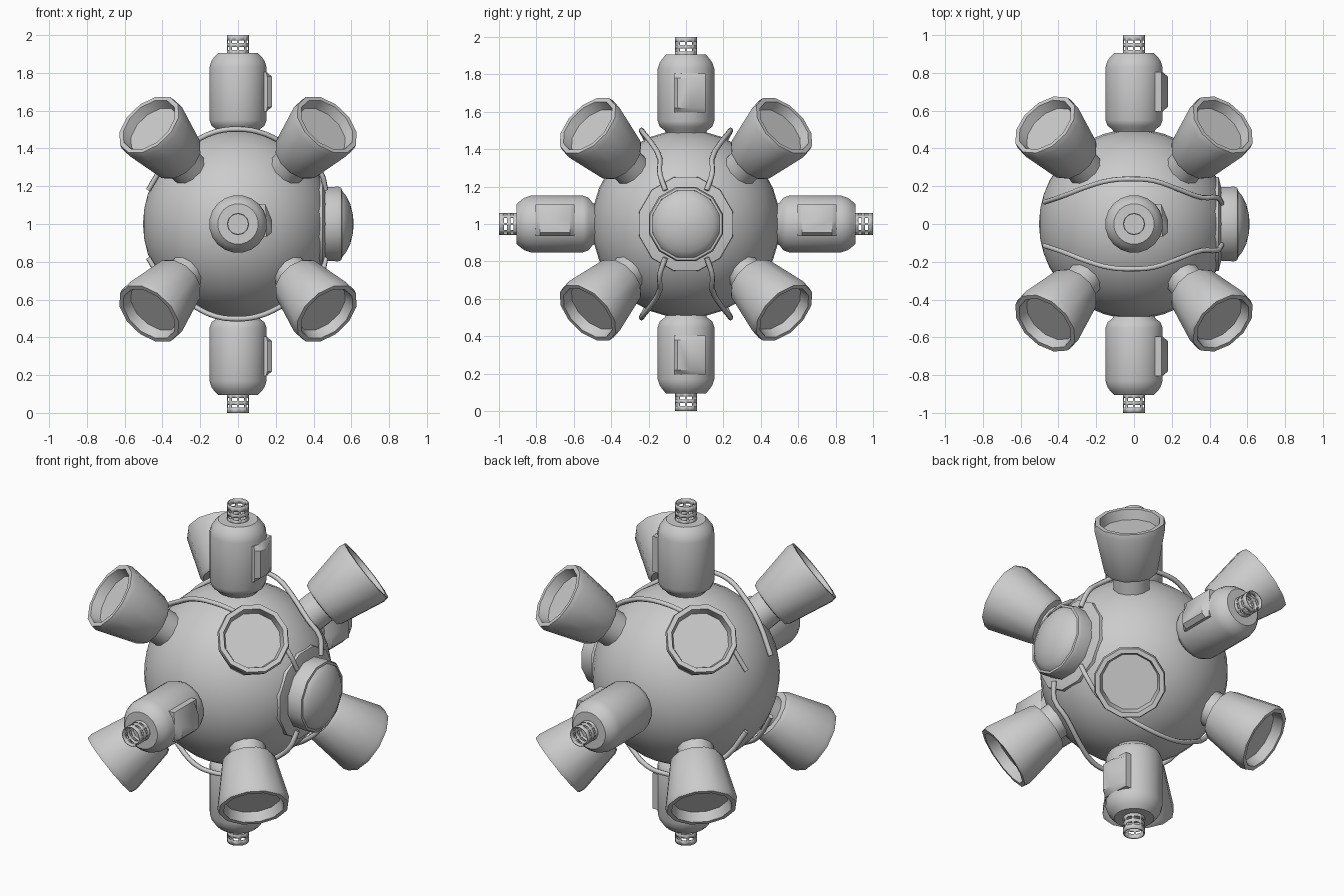
import bpy, bmesh
from math import cos, sin, pi, radians
from mathutils import Matrix, Vector

if "Cube" in bpy.data.objects:
    bpy.data.objects.remove(bpy.data.objects["Cube"])

CENTRE = Matrix.Translation((0, 0, 1))


def finish(bm, name, matrix=Matrix.Identity(4), angle=35):
    bmesh.ops.transform(bm, matrix=CENTRE @ matrix, verts=bm.verts)
    bmesh.ops.recalc_face_normals(bm, faces=bm.faces)
    mesh = bpy.data.meshes.new(name)
    bm.to_mesh(mesh)
    bm.free()
    ob = bpy.data.objects.new(name, mesh)
    bpy.context.collection.objects.link(ob)
    bpy.ops.object.select_all(action='DESELECT')
    ob.select_set(True)
    bpy.context.view_layer.objects.active = ob
    bpy.ops.object.shade_smooth_by_angle(angle=radians(angle))
    return ob


def lathe(profile, sides, cap=True):
    """Turn (radius, height) points around z."""
    bm = bmesh.new()
    rings = []
    for r, h in profile:
        rings.append([bm.verts.new((r * cos(2 * pi * (i + .5) / sides),
                                    r * sin(2 * pi * (i + .5) / sides), h))
                      for i in range(sides)])
    for a, b in zip(rings, rings[1:]):
        for i in range(sides):
            j = (i + 1) % sides
            bm.faces.new((a[i], a[j], b[j], b[i]))
    if cap:
        bm.faces.new(rings[0][::-1])
        bm.faces.new(rings[-1])
    return bm


# main ball
bm = bmesh.new()
bmesh.ops.create_uvsphere(bm, u_segments=32, v_segments=20, radius=0.503)
finish(bm, "ball_body", Matrix.Rotation(pi / 2, 4, 'Y'))

# eight flared thrusters on the diagonals, the lower four set slightly higher
for sx in (-1, 1):
    for sy in (-1, 1):
        for sz in (-1, 1):
            d = Vector((sx * .535, sy * .597, sz * .597))
            rot = d.to_track_quat('Z', 'Y').to_matrix().to_4x4()
            lift = Matrix.Translation((0, 0, .05 if sz < 0 else 0))
            finish(lathe([(.1, .42), (.1, .575), (.135, .58), (.147, .60),
                          (.196, .85), (.19, .88), (.165, .88),
                          (.152, .825)], 12), "thruster", lift @ rot)

# four guns: up, down, front, back (side pod always faces +x)
up = Matrix.Identity(4)
down = Matrix.Scale(-1, 4, (0, 0, 1))
front = Matrix.Rotation(pi / 2, 4, 'X')
back = Matrix.Scale(-1, 4, (0, 1, 0)) @ front
pod_section = [(.04, -.065), (.155, -.065), (.18, -.045), (.18, .02),
               (.145, .105), (.04, .105)]
for label, m in (("top", up), ("bottom", down), ("front", front), ("back", back)):
    # rounded canister
    finish(lathe([(.1, .47), (.115, .5), (.142, .52), (.153, .55), (.153, .83),
                  (.143, .862), (.127, .885), (.107, .905)], 20),
           label + "_gun_body", m, 40)
    # chamfered side pod
    bm = bmesh.new()
    rings = []
    for h, top in ((.595, .15), (.62, .18), (.78, .18), (.805, .15)):
        rings.append([bm.verts.new((min(x, top), y, h)) for x, y in pod_section])
    n = len(pod_section)
    for a, b in zip(rings, rings[1:]):
        for i in range(n):
            bm.faces.new((a[i], a[(i + 1) % n], b[(i + 1) % n], b[i]))
    bm.faces.new(rings[0][::-1])
    bm.faces.new(rings[-1])
    finish(bm, label + "_gun_pod", m)
    # slotted barrel: open tube with faces removed
    bm = lathe([(.055, h) for h in (.89, .922, .937, .957, .972, 1.0)], 32, False)
    bm.faces.ensure_lookup_table()
    slots = [f for i, f in enumerate(bm.faces)
             if (i // 32) in (1, 3) and i % 4 != 3]
    bmesh.ops.delete(bm, geom=slots, context='FACES_ONLY')
    ob = finish(bm, label + "_gun_barrel", m)
    mod = ob.modifiers.new("wall", 'SOLIDIFY')
    mod.thickness = .006
    mod.offset = 0

# sensor eye on the +x side: base plate, collar and lens
to_x = Matrix.Rotation(pi / 2, 4, 'Y')
finish(lathe([(.262, .40), (.257, .448), (.2, .462)], 12), "eye_plate", to_x)
finish(lathe([(.2, .44), (.205, .53), (.198, .548), (.186, .55),
              (.183, .54)], 12), "eye_collar", to_x)
finish(lathe([(.187, .535), (.183, .547), (.15, .573), (.105, .595),
              (.05, .608), (.01, .612)], 24), "eye_lens", to_x)

# four cables looping from the eye over the ball
path = [(.465, .11, .18), (.44, .14, .27), (.36, .14, .35), (.22, .19, .44),
        (.1, .23, .49), (0, .238, .502), (-.12, .232, .488), (-.24, .20, .43),
        (-.37, .15, .34), (-.475, .115, .18)]
for sy in (-1, 1):
    for sz in (-1, 1):
        cu = bpy.data.curves.new("cable", 'CURVE')
        cu.dimensions = '3D'
        cu.bevel_depth = .014
        cu.bevel_resolution = 1
        cu.resolution_u = 3
        cu.use_fill_caps = True
        sp = cu.splines.new('BEZIER')
        sp.bezier_points.add(len(path) - 1)
        for p, (x, y, z) in zip(sp.bezier_points, path):
            p.co = (x, y * sy, 1 + z * sz)
            p.handle_left_type = p.handle_right_type = 'AUTO'
        bpy.context.collection.objects.link(bpy.data.objects.new("cable", cu))
